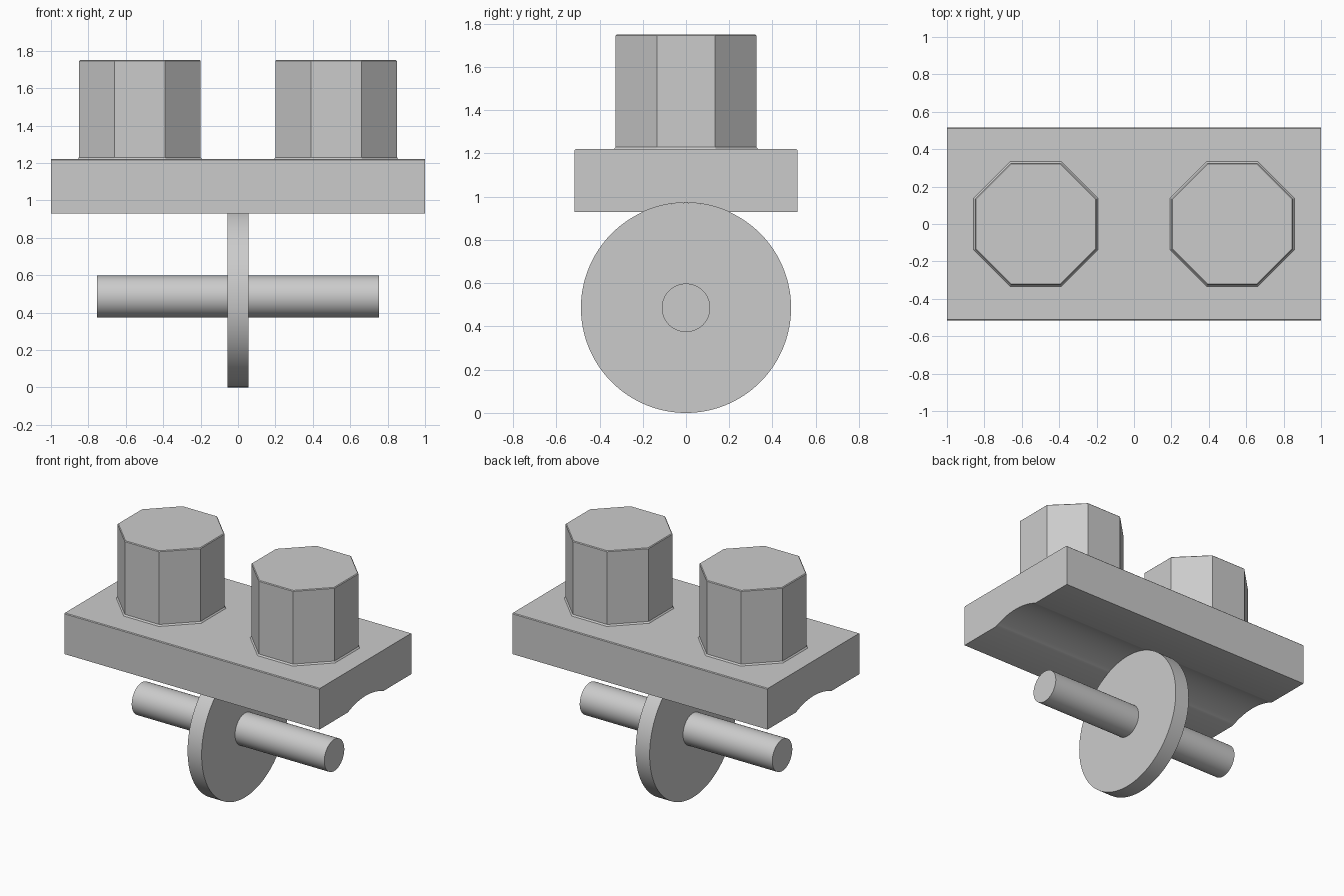
import bpy
import bmesh
from math import pi, sin, cos, asin, sqrt

if "Cube" in bpy.data.objects:
    bpy.data.objects.remove(bpy.data.objects["Cube"])

grey = bpy.data.materials.new("plain grey")
grey.use_nodes = True
grey.diffuse_color = (0.6, 0.6, 0.6, 1)
grey.node_tree.nodes["Principled BSDF"].inputs["Base Color"].default_value = (0.6, 0.6, 0.6, 1)

WHEEL_R = 0.486
PLATE_BOTTOM, PLATE_TOP = 0.93, 1.22


def cylinder_x(name, radius, length, sides):
    """Smooth cylinder lying along x at axle height."""
    bpy.ops.mesh.primitive_cylinder_add(vertices=sides, radius=radius, depth=length,
                                        location=(0, 0, WHEEL_R), rotation=(0, pi / 2, 0))
    obj = bpy.context.object
    obj.name = name
    obj.data.materials.append(grey)
    bpy.ops.object.shade_smooth_by_angle()


def finish(name, bm):
    bmesh.ops.recalc_face_normals(bm, faces=bm.faces)
    mesh = bpy.data.meshes.new(name)
    bm.to_mesh(mesh)
    bm.free()
    mesh.materials.append(grey)
    obj = bpy.data.objects.new(name, mesh)
    bpy.context.collection.objects.link(obj)
    return obj


# Wheel and axle
cylinder_x("wheel", WHEEL_R, 0.11, 128)
cylinder_x("axle", 0.112, 1.51, 64)

# Plate: end profile with a shallow groove that follows the wheel, extruded along x
half_y, edge = 0.515, 0.005
rise = PLATE_BOTTOM - WHEEL_R
reach = asin(sqrt(WHEEL_R ** 2 - rise ** 2) / WHEEL_R)
profile = [(half_y, PLATE_BOTTOM), (half_y, PLATE_TOP - edge), (half_y - edge, PLATE_TOP),
           (edge - half_y, PLATE_TOP), (-half_y, PLATE_TOP - edge), (-half_y, PLATE_BOTTOM)]
for i in range(25):
    a = reach * (i / 12 - 1)
    profile.append((WHEEL_R * sin(a), WHEEL_R + WHEEL_R * cos(a)))
bm = bmesh.new()
end = bm.faces.new([bm.verts.new((-1, y, z)) for y, z in profile])
moved = bmesh.ops.extrude_face_region(bm, geom=[end])["geom"]
bmesh.ops.translate(bm, vec=(2, 0, 0), verts=[v for v in moved if isinstance(v, bmesh.types.BMVert)])
plate = finish("plate", bm)
bpy.context.view_layer.objects.active = plate
plate.select_set(True)
bpy.ops.object.shade_smooth_by_angle()

# Octagonal knobs with a small foot flare and softened top rim
rings = [(0.337, PLATE_TOP - 0.01), (0.333, PLATE_TOP), (0.325, PLATE_TOP + 0.01),
         (0.325, 1.745), (0.32, 1.75)]
for side, cx in (("right", -0.525), ("left", 0.525)):
    bm = bmesh.new()
    loops = []
    for apothem, z in rings:
        r = apothem / cos(pi / 8)
        loops.append([bm.verts.new((cx + r * cos((k + 0.5) * pi / 4), r * sin((k + 0.5) * pi / 4), z))
                      for k in range(8)])
    for low, high in zip(loops, loops[1:]):
        for k in range(8):
            n = (k + 1) % 8
            bm.faces.new((low[k], low[n], high[n], high[k]))
    bm.faces.new(loops[0])
    bm.faces.new(loops[-1])
    finish(side + "_knob", bm)
